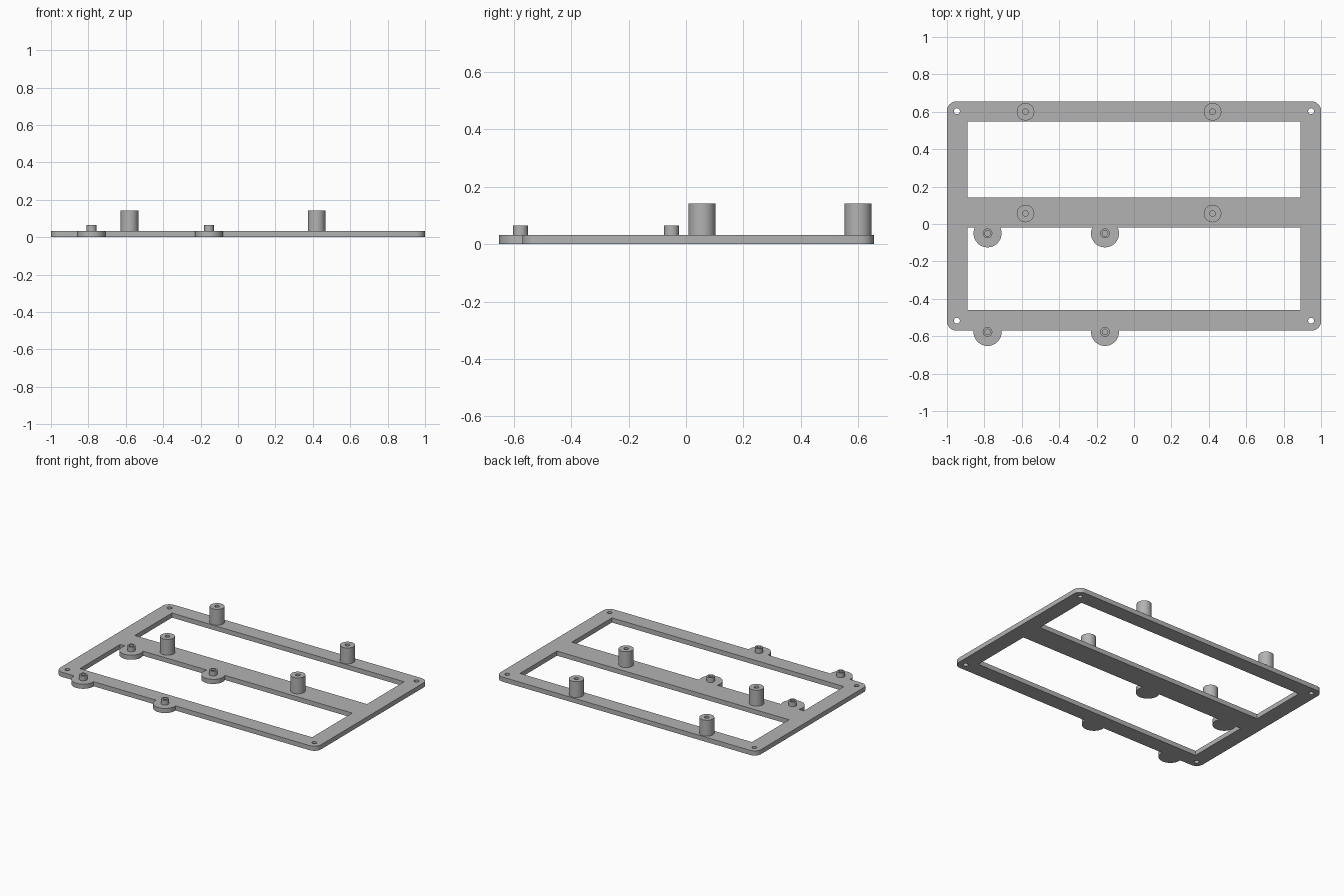
import bpy, bmesh
from math import sin, cos, pi, asin

cube = bpy.data.objects.get("Cube")
if cube:
    bpy.data.objects.remove(cube, do_unlink=True)

THICK = 0.032
TAB_R = 0.075
TAB_X = (-0.783, -0.155)
FRONT, BACK = -0.57, 0.655

grey = bpy.data.materials.new("plain grey")
grey.use_nodes = True
colour = (0.45, 0.45, 0.45, 1)
grey.diffuse_color = colour
grey.node_tree.nodes["Principled BSDF"].inputs["Base Color"].default_value = colour


def arc(cx, cy, r, a0, a1, n):
    return [(cx + r * cos(a0 + (a1 - a0) * i / n),
             cy + r * sin(a0 + (a1 - a0) * i / n)) for i in range(n + 1)]


def tab_edge(edge_y, cy):
    """Left-to-right edge points bulging forward round each tab."""
    a = asin((edge_y - cy) / TAB_R)
    return [p for x in TAB_X for p in arc(x, cy, TAB_R, pi - a, 2 * pi + a, 24)]


def smooth(obj):
    bpy.ops.object.select_all(action="DESELECT")
    obj.select_set(True)
    bpy.context.view_layer.objects.active = obj
    bpy.ops.object.shade_smooth_by_angle(angle=pi / 6)


def frame(loops):
    """Flat plate from an outline and the openings inside it."""
    curve = bpy.data.curves.new("frame_outline", "CURVE")
    curve.dimensions = "2D"
    curve.fill_mode = "BOTH"
    curve.extrude = THICK / 2
    for loop in loops:
        s = curve.splines.new("POLY")
        s.points.add(len(loop) - 1)
        for pt, (x, y) in zip(s.points, loop):
            pt.co = (x, y, 0, 1)
        s.use_cyclic_u = True
    temp = bpy.data.objects.new("frame_outline", curve)
    bpy.context.collection.objects.link(temp)
    bpy.context.view_layer.update()
    deps = bpy.context.evaluated_depsgraph_get()
    mesh = bpy.data.meshes.new_from_object(temp.evaluated_get(deps))
    bpy.data.objects.remove(temp, do_unlink=True)
    bm = bmesh.new()
    bm.from_mesh(mesh)
    bmesh.ops.remove_doubles(bm, verts=bm.verts, dist=1e-5)
    bmesh.ops.translate(bm, verts=bm.verts, vec=(0, 0, THICK / 2))
    bmesh.ops.recalc_face_normals(bm, faces=bm.faces)
    bm.to_mesh(mesh)
    bm.free()
    mesh.materials.clear()
    mesh.materials.append(grey)
    obj = bpy.data.objects.new("frame", mesh)
    bpy.context.collection.objects.link(obj)
    smooth(obj)


def post(name, x, y, r, bore, top, sides):
    """Hollow post standing on the plate."""
    bm = bmesh.new()
    rings = []
    for radius, z in ((r, THICK), (r, top), (bore, top), (bore, THICK)):
        rings.append([bm.verts.new((px, py, z)) for px, py in
                      arc(0, 0, radius, 0, 2 * pi, sides)[:-1]])
    for low, high in zip(rings, rings[1:]):
        for i in range(sides):
            j = (i + 1) % sides
            bm.faces.new((low[i], low[j], high[j], high[i]))
    mesh = bpy.data.meshes.new(name)
    bm.to_mesh(mesh)
    bm.free()
    mesh.materials.append(grey)
    obj = bpy.data.objects.new(name, mesh)
    obj.location = (x, y, 0)
    bpy.context.collection.objects.link(obj)
    smooth(obj)


# Frame: rounded outline with front tabs, two windows, four screw holes
R = 0.05
outline = (arc(-1 + R, FRONT + R, R, pi, 1.5 * pi, 8)
           + tab_edge(FRONT, -0.577)
           + arc(1 - R, FRONT + R, R, -pi / 2, 0, 8)
           + arc(1 - R, BACK - R, R, 0, pi / 2, 8)
           + arc(-1 + R, BACK - R, R, pi / 2, pi, 8))
W = 0.89
back_window = [(-W, 0.142), (W, 0.142), (W, 0.548), (-W, 0.548)]
front_window = [(-W, -0.02)] + tab_edge(-0.02, -0.05) + [(W, -0.02), (W, -0.46), (-W, -0.46)]
holes = [arc(x, y, 0.016, 0, 2 * pi, 24)[:-1]
         for x in (-0.947, 0.947) for y in (-0.517, 0.603)]
frame([outline, back_window, front_window] + holes)

# Tall standoffs on the back and middle rails
for rail, y in (("back", 0.6), ("middle", 0.056)):
    for side, x in (("right", -0.58), ("left", 0.42)):
        post(f"standoff_{rail}_{side}", x, y, 0.047, 0.015, 0.142, 32)

# Short pegs on the tabs
for rail, y in (("middle", -0.05), ("front", -0.577)):
    for side, x in zip(("right", "left"), TAB_X):
        post(f"peg_{rail}_{side}", x, y, 0.026, 0.015, 0.065, 16)
